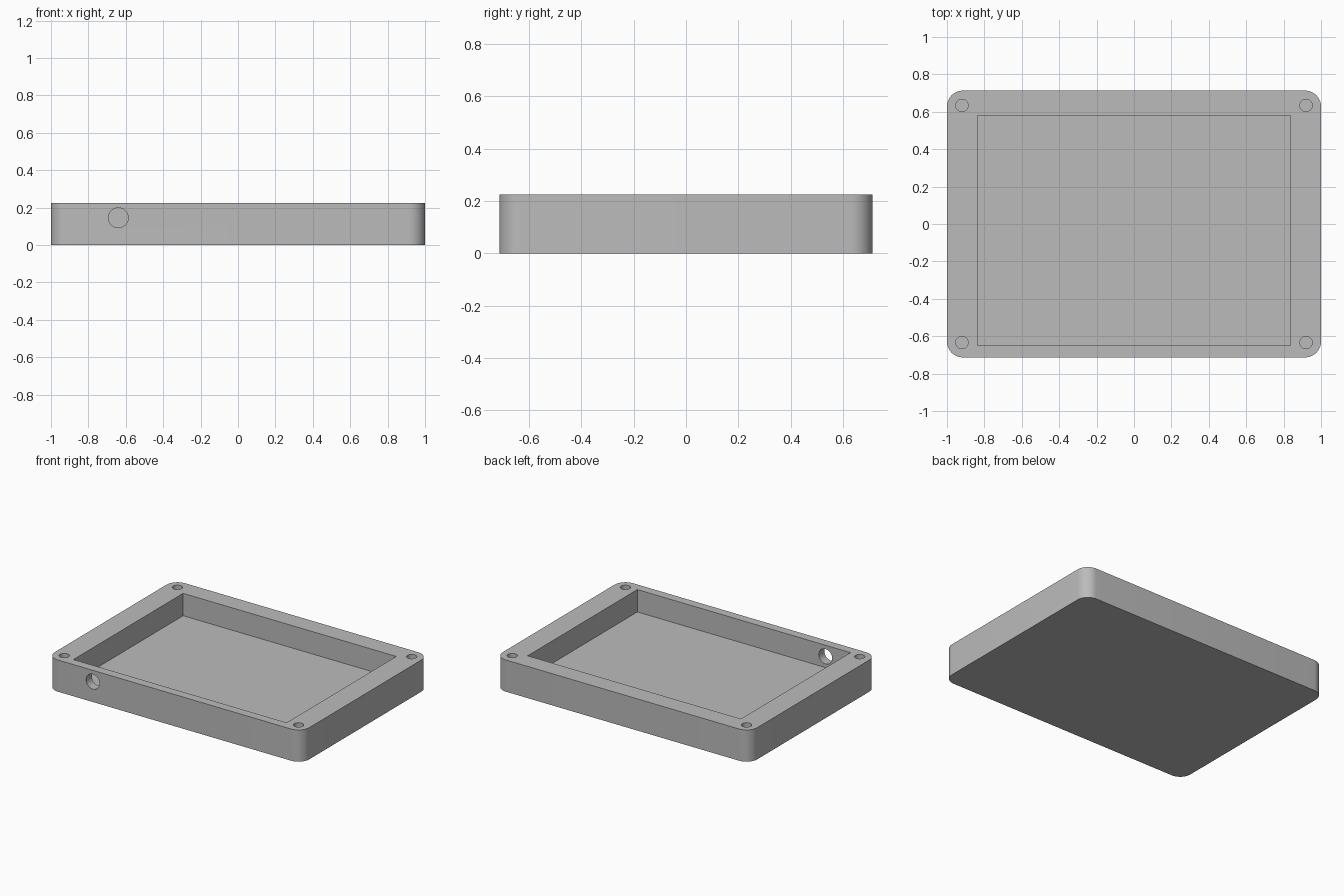
import bpy
import bmesh
from mathutils import Matrix, Vector

cube = bpy.data.objects.get("Cube")
if cube:
    bpy.data.objects.remove(cube, do_unlink=True)

HALF_X, HALF_Y, HEIGHT = 1.0, 0.713, 0.225
CORNER = 0.085
FLOOR = 0.066
POCKET_X, POCKET_FRONT, POCKET_BACK = 0.837, -0.65, 0.58
SCREW_X, SCREW_Y, SCREW_R = 0.92, 0.634, 0.033
PORT_X, PORT_Z, PORT_R = -0.64, 0.145, 0.053

grey = bpy.data.materials.new("plain_grey")
grey.use_nodes = True
colour = (0.5, 0.5, 0.5, 1)
grey.diffuse_color = colour
grey.node_tree.nodes["Principled BSDF"].inputs["Base Color"].default_value = colour


def finish(name, bm):
    mesh = bpy.data.meshes.new(name)
    bm.to_mesh(mesh)
    bm.free()
    mesh.materials.append(grey)
    obj = bpy.data.objects.new(name, mesh)
    bpy.context.collection.objects.link(obj)
    return obj


def box(name, low, high, round_corners=0):
    low, high = Vector(low), Vector(high)
    bm = bmesh.new()
    bmesh.ops.create_cube(bm, size=1)
    bmesh.ops.scale(bm, vec=high - low, verts=bm.verts)
    bmesh.ops.translate(bm, vec=(low + high) / 2, verts=bm.verts)
    if round_corners:
        upright = [e for e in bm.edges
                   if abs(e.verts[0].co.z - e.verts[1].co.z) > 0.01]
        bmesh.ops.bevel(bm, geom=upright, offset=round_corners,
                        segments=12, profile=0.5, affect='EDGES')
    return finish(name, bm)


def cylinder(name, centre, radius, depth, axis='Z'):
    bm = bmesh.new()
    bmesh.ops.create_cone(bm, cap_ends=True, segments=48, radius1=radius,
                          radius2=radius, depth=depth)
    if axis == 'Y':
        bmesh.ops.rotate(bm, verts=bm.verts, matrix=Matrix.Rotation(1.5708, 3, 'X'))
    bmesh.ops.translate(bm, vec=centre, verts=bm.verts)
    return finish(name, bm)


# Rounded tray body
tray = box("tray_body", (-HALF_X, -HALF_Y, 0), (HALF_X, HALF_Y, HEIGHT), CORNER)

# Pocket, cable port in the front wall, and blind screw holes
cutters = [
    box("pocket_cutter", (-POCKET_X, POCKET_FRONT, FLOOR),
        (POCKET_X, POCKET_BACK, HEIGHT + 0.1)),
    cylinder("port_cutter", (PORT_X, -HALF_Y, PORT_Z), PORT_R, 0.3, 'Y'),
]
for sx in (-1, 1):
    for sy in (-1, 1):
        cutters.append(cylinder("screw_hole_cutter",
                                (sx * SCREW_X, sy * SCREW_Y, FLOOR + 0.15),
                                SCREW_R, 0.3))

# Cut the openings, then drop the cutters
bpy.ops.object.select_all(action='DESELECT')
tray.select_set(True)
bpy.context.view_layer.objects.active = tray
for cutter in cutters:
    cutter.hide_render = True
    mod = tray.modifiers.new(cutter.name, 'BOOLEAN')
    mod.operation = 'DIFFERENCE'
    mod.solver = 'EXACT'
    mod.object = cutter
    bpy.ops.object.modifier_apply(modifier=mod.name)
    bpy.data.objects.remove(cutter, do_unlink=True)

bpy.ops.object.shade_smooth_by_angle(angle=0.6)
